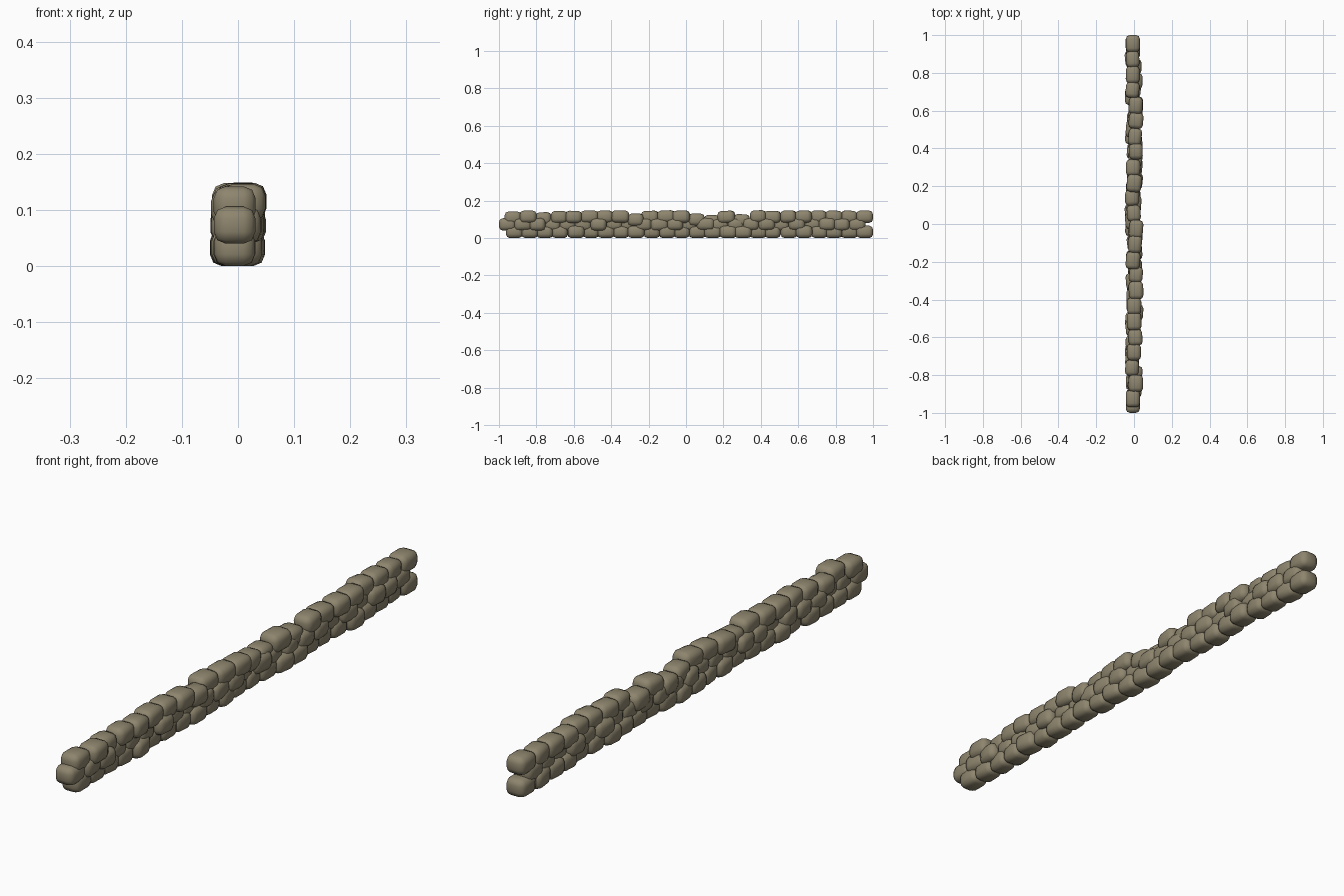
import bpy, bmesh, random
from mathutils import Matrix, Euler, Vector

if "Cube" in bpy.data.objects:
    bpy.data.objects.remove(bpy.data.objects["Cube"])

random.seed(7)

stone_mat = bpy.data.materials.new("tan grey stone")
stone_mat.diffuse_color = (0.27, 0.235, 0.155, 1)
stone_mat.use_nodes = True
stone_mat.node_tree.nodes["Principled BSDF"].inputs["Base Color"].default_value = stone_mat.diffuse_color


def add_stone(bm, centre, size, turn):
    # one chamfered block, slightly turned
    part = bmesh.new()
    bmesh.ops.create_cube(part, size=1)
    bmesh.ops.scale(part, vec=Vector(size), verts=part.verts)
    bmesh.ops.bevel(part, geom=part.edges[:], offset=0.021, segments=2,
                    profile=0.5, affect='EDGES')
    part.transform(Matrix.Translation(centre) @ Euler(turn).to_matrix().to_4x4())
    mesh = bpy.data.meshes.new("tmp")
    part.to_mesh(mesh)
    part.free()
    bm.from_mesh(mesh)
    bpy.data.meshes.remove(mesh)


def course(name, first_y, z, last_y, sag):
    # one row of 24 stones along y
    bm = bmesh.new()
    count = 24
    for i in range(count):
        end = i in (0, count - 1)
        y = first_y + (last_y - first_y) * i / (count - 1)
        x = -0.006 if end else random.uniform(-0.011, 0.012)
        jitter = 0 if end else random.uniform(-0.004, 0.004)
        drop = sag.get(i, 0)
        size = (random.uniform(0.07, 0.078), 0.09 if end else random.uniform(0.084, 0.096), 0.066)
        turn = (0, 0, 0) if end else (random.uniform(-.05, .05) if z > 0.05 else 0, 0,
                                      random.uniform(-.12, .12))
        add_stone(bm, (x, y + jitter, z - drop + (jitter * 0.5 if z > 0.05 else 0)), size, turn)
    for f in bm.faces:
        f.smooth = True
    mesh = bpy.data.meshes.new(name)
    bm.to_mesh(mesh)
    bm.free()
    mesh.materials.append(stone_mat)
    bpy.context.collection.objects.link(bpy.data.objects.new(name, mesh))


# three staggered courses; a few top stones have settled lower
course("bottom_course", -0.918, 0.033, 0.955, {})
course("middle_course", -0.955, 0.073, 0.915, {})
course("top_course", -0.925, 0.114, 0.955,
       {0: 0.005, 2: 0.009, 3: 0.003, 8: 0.018, 12: 0.016, 13: 0.024, 15: 0.018})
